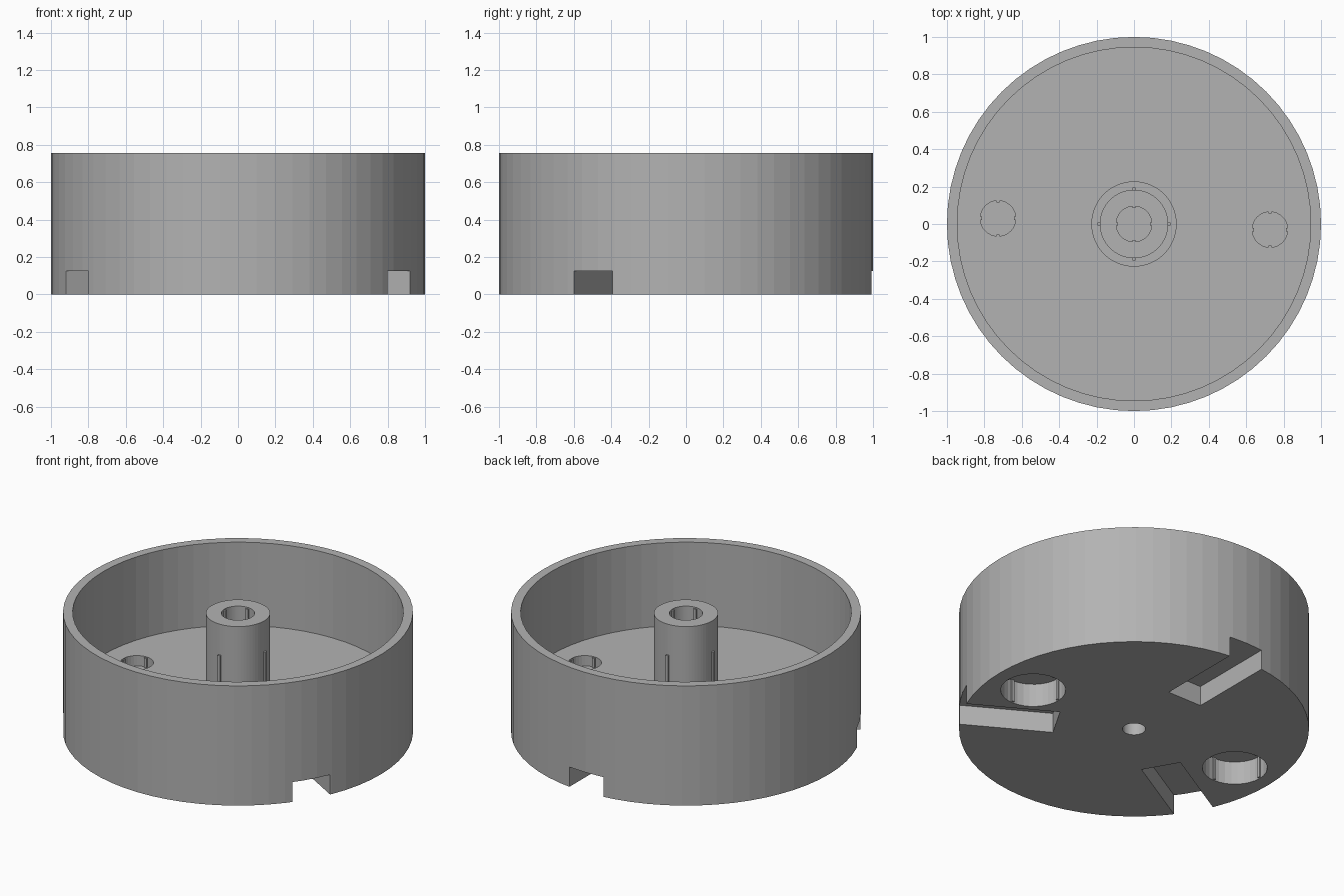
import bpy, bmesh, math
from mathutils import Matrix, Vector

if "Cube" in bpy.data.objects:
    bpy.data.objects.remove(bpy.data.objects["Cube"], do_unlink=True)

grey = bpy.data.materials.new("plain grey")
grey.use_nodes = True
grey.diffuse_color = (0.45, 0.45, 0.45, 1)
grey.node_tree.nodes["Principled BSDF"].inputs["Base Color"].default_value = (0.45, 0.45, 0.45, 1)

FLOOR = 0.23          # top of the base plate
POCKET_TOP = 0.146    # ceiling of the underside pockets


def finish(name, bm):
    bmesh.ops.recalc_face_normals(bm, faces=bm.faces)
    mesh = bpy.data.meshes.new(name)
    bm.to_mesh(mesh)
    bm.free()
    mesh.materials.append(grey)
    obj = bpy.data.objects.new(name, mesh)
    bpy.context.collection.objects.link(obj)
    return obj


def lathe(name, profile, sides):
    bm = bmesh.new()
    verts = [bm.verts.new((r, 0, z)) for r, z in profile]
    edges = [bm.edges.new(pair) for pair in zip(verts, verts[1:])]
    bmesh.ops.spin(bm, geom=verts + edges, cent=(0, 0, 0), axis=(0, 0, 1),
                   angle=math.tau, steps=sides, use_duplicate=False)
    bmesh.ops.remove_doubles(bm, verts=bm.verts, dist=0.0005)
    return finish(name, bm)


def cylinder(name, x, y, radius, low, high):
    bm = bmesh.new()
    bmesh.ops.create_cone(bm, cap_ends=True, segments=32, radius1=radius, radius2=radius,
                          depth=high - low, matrix=Matrix.Translation((x, y, (low + high) / 2)))
    return finish(name, bm)


def radial_box(name, centre, angle, inner, outer, width, low, high):
    """Box lying along a radius that leaves the centre at the given angle."""
    bm = bmesh.new()
    size = Matrix.Diagonal((outer - inner, width, high - low, 1))
    place = (Matrix.Translation((*centre, 0)) @ Matrix.Rotation(angle, 4, "Z")
             @ Matrix.Translation(((inner + outer) / 2, 0, (low + high) / 2)))
    bmesh.ops.create_cube(bm, size=1, matrix=place @ size)
    return finish(name, bm)


def cut(target, cutters):
    for cutter in cutters:
        mod = target.modifiers.new("cut", "BOOLEAN")
        mod.operation, mod.solver, mod.object = "DIFFERENCE", "EXACT", cutter
    graph = bpy.context.evaluated_depsgraph_get()
    target_mesh = bpy.data.meshes.new_from_object(target.evaluated_get(graph))
    target.modifiers.clear()
    target.data = target_mesh
    for cutter in cutters:
        bpy.data.objects.remove(cutter, do_unlink=True)


def ribs(name, centre, inner, outer, low, high):
    for i in range(4):
        radial_box(f"{name}_{i + 1}", centre, i * math.pi / 2, inner, outer, 0.018, low, high)


# Round cup with base plate, collar, hollow post and small hole underneath
cup = lathe("cup_body", [
    (0, 0.2), (0.066, 0.2), (0.066, 0), (1, 0), (1, 0.755), (0.945, 0.755),
    (0.945, FLOOR), (0.228, FLOOR), (0.228, 0.26), (0.183, 0.26),
    (0.183, 0.748), (0.095, 0.748), (0.095, 0.4), (0, 0.4)], 64)

# Three radial slots underneath, two wide pockets and two floor holes
cutters = [radial_box("slot_cutter", (0, 0), math.radians(a), 0.45, 1.2, 0.236, -0.1, 0.125)
           for a in (90, 210, 330)]
hole_centres = [Vector((0.727, -0.03)), Vector((-0.727, 0.03))]
for c in hole_centres:
    cutters.append(cylinder("pocket_cutter", c.x, c.y, 0.186, -0.1, POCKET_TOP))
    cutters.append(cylinder("hole_cutter", c.x, c.y, 0.095, 0.165, 0.3))
cut(cup, cutters)

# Grip ribs on the post and inside the holes
ribs("post_rib", (0, 0), 0.17, 0.194, FLOOR, 0.555)
ribs("post_hole_rib", (0, 0), 0.086, 0.105, 0.39, 0.74)
for side, c in zip(("left", "right"), hole_centres):
    ribs(f"{side}_hole_rib", c, 0.086, 0.105, 0.16, FLOOR - 0.005)
    ribs(f"{side}_pocket_rib", c, 0.176, 0.195, 0.005, POCKET_TOP + 0.005)
